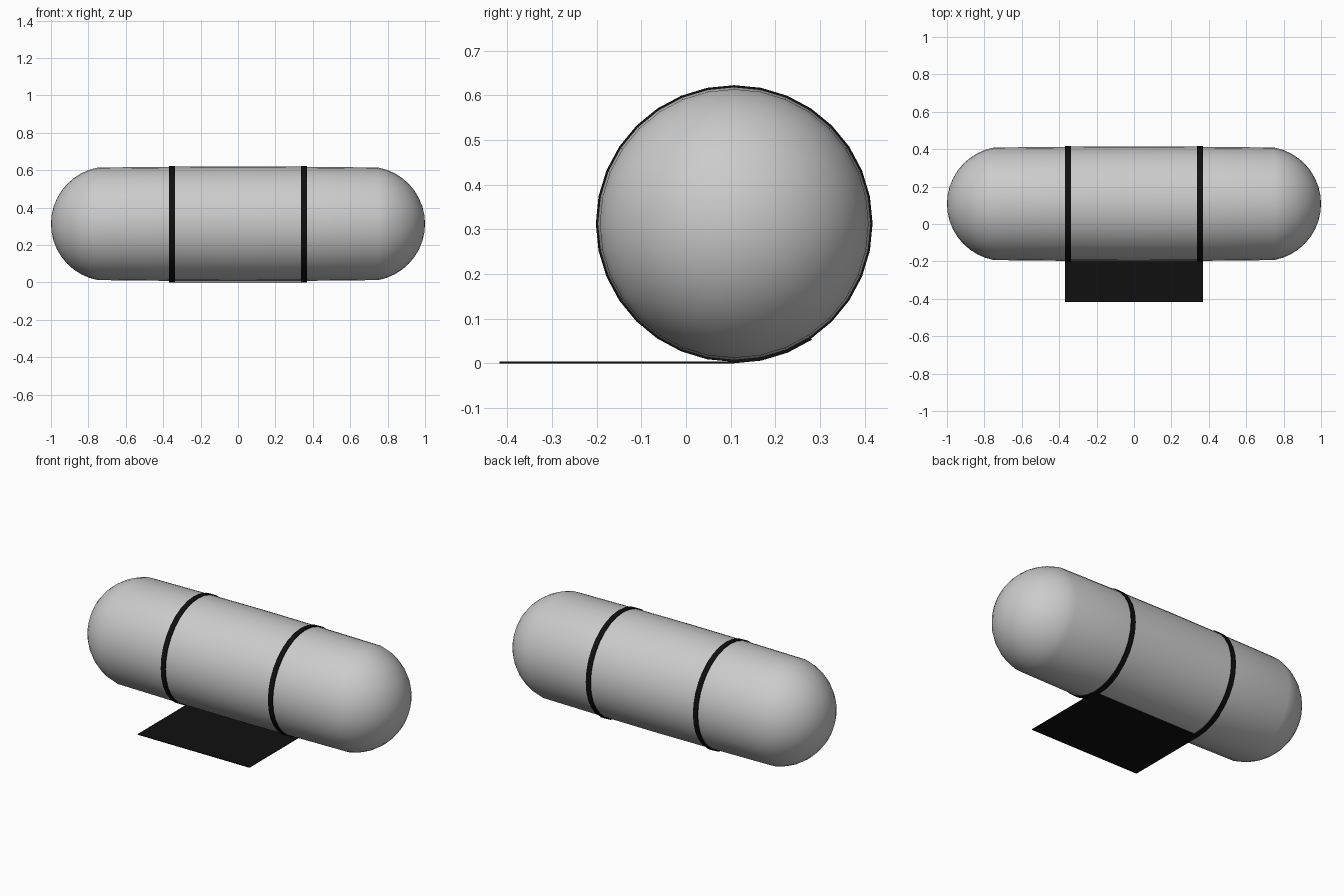
import bpy, bmesh
from math import sin, cos, asin, radians, tau

if "Cube" in bpy.data.objects:
    bpy.data.objects.remove(bpy.data.objects["Cube"])

CY, CZ, SEG = 0.108, 0.313, 32

black = bpy.data.materials.new("black")
black.diffuse_color = (0.005, 0.005, 0.005, 1)
black.use_nodes = True
black.node_tree.nodes["Principled BSDF"].inputs["Base Color"].default_value = black.diffuse_color


def make_object(name, verts, faces, mat=None, smooth=False):
    mesh = bpy.data.meshes.new(name)
    mesh.from_pydata(verts, [], faces)
    bm = bmesh.new()
    bm.from_mesh(mesh)
    bmesh.ops.recalc_face_normals(bm, faces=bm.faces)
    bm.to_mesh(mesh)
    bm.free()
    obj = bpy.data.objects.new(name, mesh)
    bpy.context.collection.objects.link(obj)
    if mat:
        mesh.materials.append(mat)
    if smooth:
        bpy.ops.object.select_all(action='DESELECT')
        obj.select_set(True)
        bpy.context.view_layer.objects.active = obj
        bpy.ops.object.shade_smooth_by_angle(angle=radians(40))
    return obj


def ring_point(x, r, step):
    a = tau * step / SEG          # step 0 is the bottom, turning towards +y
    return (x, CY + r * sin(a), CZ - r * cos(a))


# Rolled body: lathe around x, slightly bulged, with spherical caps
R = 0.306
a_max = asin(0.301 / R)
half = [(1 - R + R * cos(a_max * i / 9), R * sin(a_max * i / 9)) for i in range(1, 10)]
half += [(0.37, 0.305), (0.0, 0.307)]
profile = half + [(-x, r) for x, r in reversed(half[:-1])]
verts = [ring_point(x, r, s) for x, r in profile for s in range(SEG)]
faces = [(k * SEG + s, k * SEG + (s + 1) % SEG,
          (k + 1) * SEG + (s + 1) % SEG, (k + 1) * SEG + s)
         for k in range(len(profile) - 1) for s in range(SEG)]
n = len(verts)
verts += [(1, CY, CZ), (-1, CY, CZ)]
last = n - SEG
for s in range(SEG):
    t = (s + 1) % SEG
    faces += [(n, t, s), (n + 1, last + s, last + t)]
make_object("rolled_body", verts, faces, smooth=True)


# Straps: a full turn plus a short overlapping end underneath
def strap_arc(name, x, r_in, r_out, steps):
    w = 0.015
    closed = steps == SEG
    count = steps if closed else steps + 1
    verts, faces = [], []
    for s in range(count):
        verts += [ring_point(x + dx, r, s)
                  for dx, r in ((-w, r_in), (w, r_in), (w, r_out), (-w, r_out))]
    for s in range(steps):
        a, b = 4 * s, 4 * ((s + 1) % count)
        faces += [(a + i, a + (i + 1) % 4, b + (i + 1) % 4, b + i) for i in range(4)]
    if not closed:
        e = 4 * steps
        faces += [(0, 1, 2, 3), (e, e + 1, e + 2, e + 3)]
    make_object(name, verts, faces, black, smooth=True)


for side, x in (("left", -0.353), ("right", 0.353)):
    strap_arc(side + "_strap", x, 0.303, 0.310, SEG)
    strap_arc(side + "_strap_overlap", x, 0.3095, 0.313, 3)

# Flat flap lying on the ground in front of the body
bpy.ops.mesh.primitive_cube_add(size=1, location=(0, (CY - 0.418) / 2, 0.002))
flap = bpy.context.object
flap.name = "ground_flap"
flap.scale = (0.736, CY + 0.418, 0.004)
flap.data.materials.append(black)
